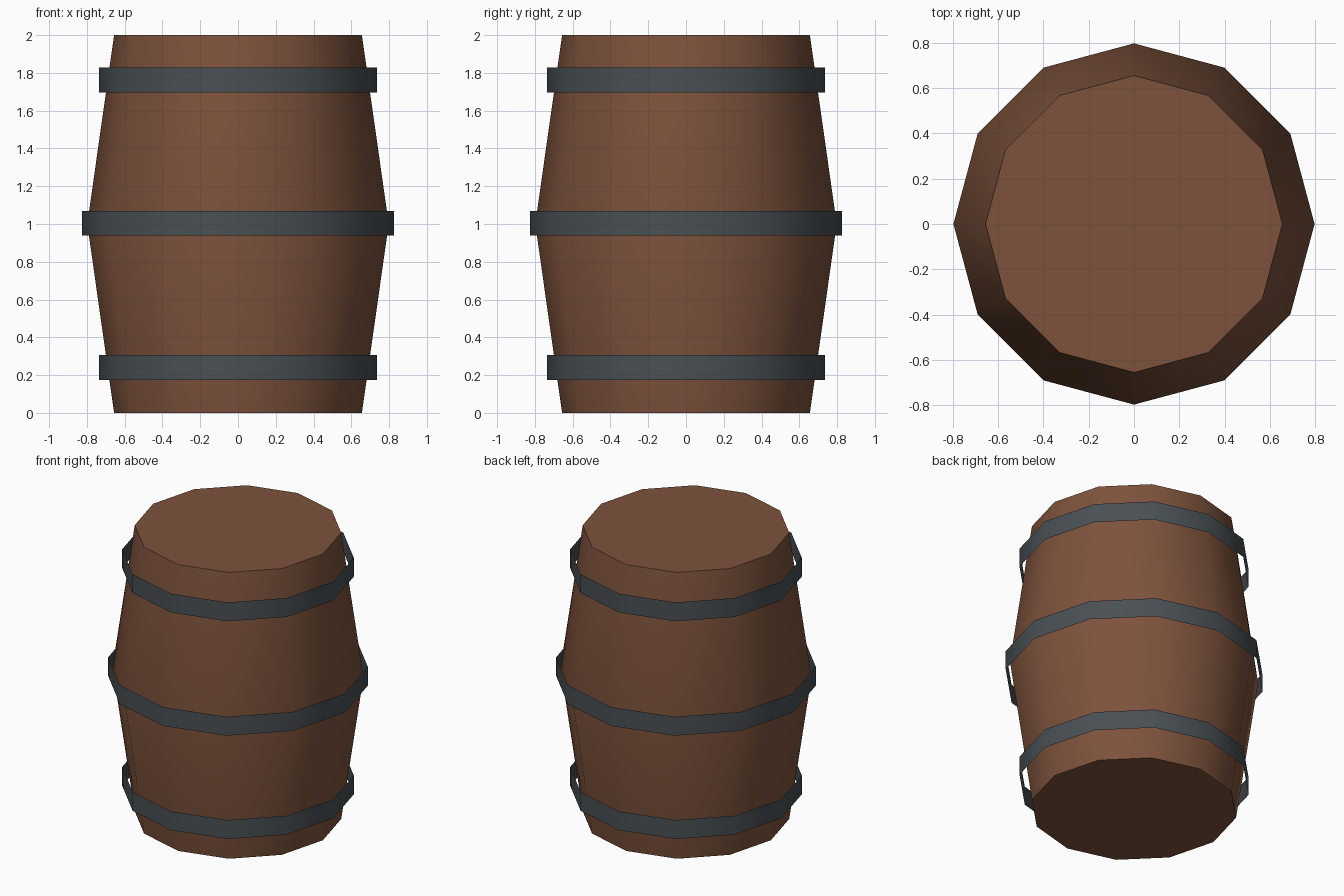
import bpy, bmesh, math

if "Cube" in bpy.data.objects:
    bpy.data.objects.remove(bpy.data.objects["Cube"])

SIDES = 12


def material(name, rgb):
    m = bpy.data.materials.new(name)
    m.diffuse_color = (*rgb, 1)
    m.use_nodes = True
    m.node_tree.nodes["Principled BSDF"].inputs["Base Color"].default_value = m.diffuse_color
    return m


wood = material("brown_wood", (0.205, 0.085, 0.045))
iron = material("dark_iron", (0.066, 0.079, 0.088))


def revolve(name, profile, mat, capped):
    """Turn a (radius, height) profile, listed bottom to top, into a 12-sided shell."""
    bm = bmesh.new()
    rings = []
    for r, z in profile:
        rings.append([bm.verts.new((r * math.cos(math.tau * i / SIDES),
                                    r * math.sin(math.tau * i / SIDES), z))
                      for i in range(SIDES)])
    for low, high in zip(rings, rings[1:]):
        for i in range(SIDES):
            j = (i + 1) % SIDES
            bm.faces.new((low[i], low[j], high[j], high[i]))
    if capped:
        bm.faces.new(rings[0][::-1])
        bm.faces.new(rings[-1])
    mesh = bpy.data.meshes.new(name)
    bm.to_mesh(mesh)
    bm.free()
    mesh.materials.append(mat)
    obj = bpy.data.objects.new(name, mesh)
    bpy.context.collection.objects.link(obj)
    bpy.ops.object.select_all(action='DESELECT')
    obj.select_set(True)
    bpy.context.view_layer.objects.active = obj
    bpy.ops.object.shade_smooth_by_angle(angle=math.radians(40))
    return obj


# Bulging wooden body with flat ends
revolve("barrel_body", [(0.656, 0), (0.798, 1), (0.656, 2)], wood, True)

# Thin open hoops standing slightly off the wood
for name, radius, z in (("lower_hoop", 0.736, 0.241),
                        ("middle_hoop", 0.825, 1.004),
                        ("upper_hoop", 0.736, 1.762)):
    revolve(name, [(radius, z - 0.066), (radius, z + 0.066)], iron, False)
